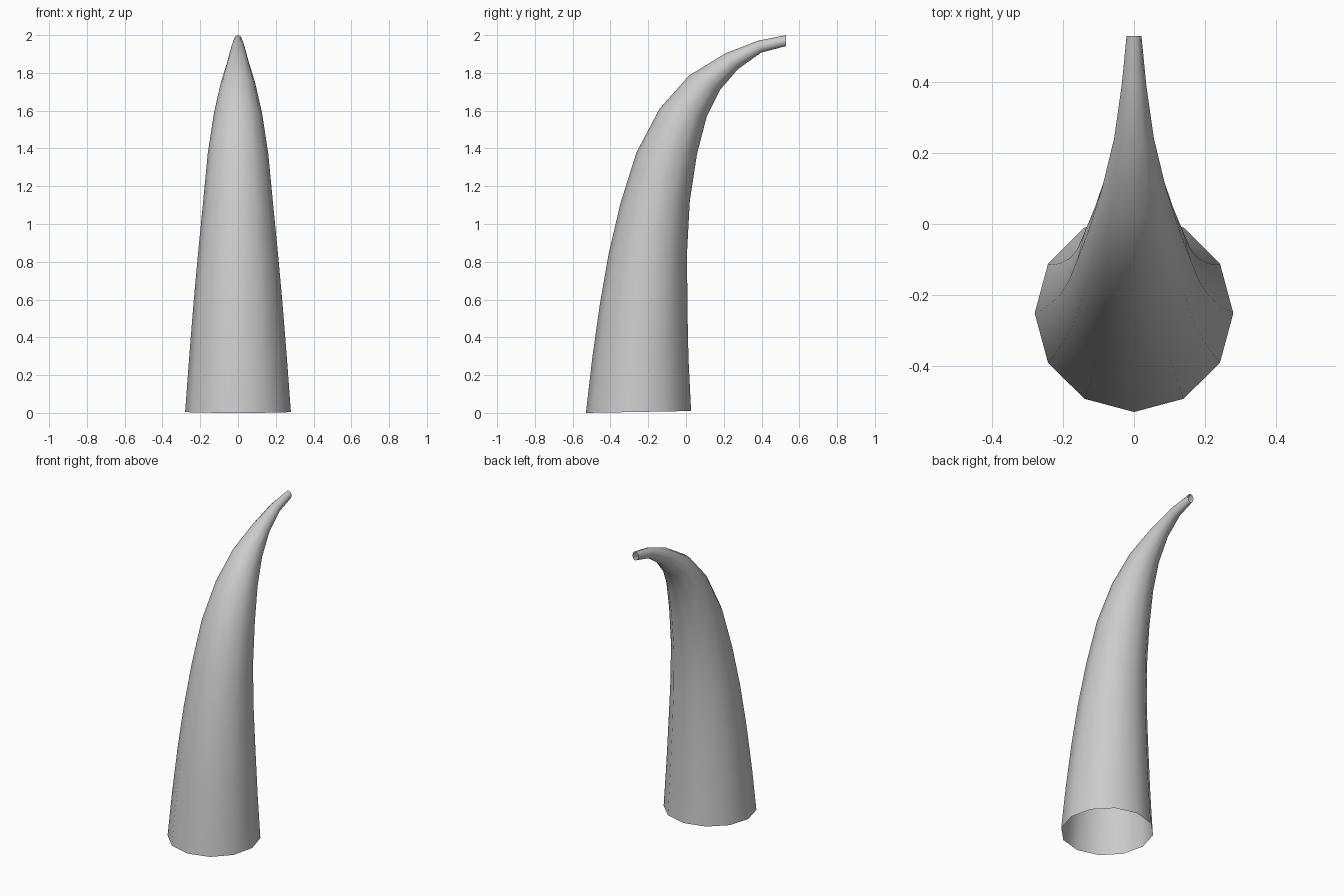
import bpy, bmesh, math
from mathutils import Vector

if "Cube" in bpy.data.objects:
    bpy.data.objects.remove(bpy.data.objects["Cube"])

SIDES = 12
# Rings along the horn: outer y, outer z, inner y, inner z, half width in x
RINGS = [
    (-0.530, 0.00, 0.027, 0.01, 0.280),
    (-0.497, 0.285, 0.013, 0.29, 0.259),
    (-0.457, 0.57, 0.007, 0.58, 0.236),
    (-0.410, 0.84, 0.006, 0.86, 0.211),
    (-0.347, 1.11, 0.020, 1.12, 0.185),
    (-0.262, 1.38, 0.058, 1.37, 0.160),
    (-0.140, 1.61, 0.110, 1.57, 0.127),
    (0.015, 1.785, 0.180, 1.71, 0.091),
    (0.208, 1.903, 0.275, 1.82, 0.056),
    (0.380, 1.970, 0.397, 1.907, 0.035),
    (0.530, 2.000, 0.530, 1.942, 0.021),
]

bm = bmesh.new()
loops = []
for oy, oz, iy, iz, w in RINGS:
    outer, inner = Vector((0, oy, oz)), Vector((0, iy, iz))
    mid, arm = (outer + inner) / 2, (inner - outer) / 2
    loop = []
    for i in range(SIDES):
        a = math.tau * i / SIDES
        loop.append(bm.verts.new(mid + arm * math.sin(a) + Vector((w * math.cos(a), 0, 0))))
    loops.append(loop)

# Open tapering skin
for lo, hi in zip(loops, loops[1:]):
    for i in range(SIDES):
        j = (i + 1) % SIDES
        bm.faces.new((lo[i], lo[j], hi[j], hi[i])).smooth = True

mesh = bpy.data.meshes.new("horn")
bm.to_mesh(mesh)
bm.free()
horn = bpy.data.objects.new("horn", mesh)
bpy.context.collection.objects.link(horn)
